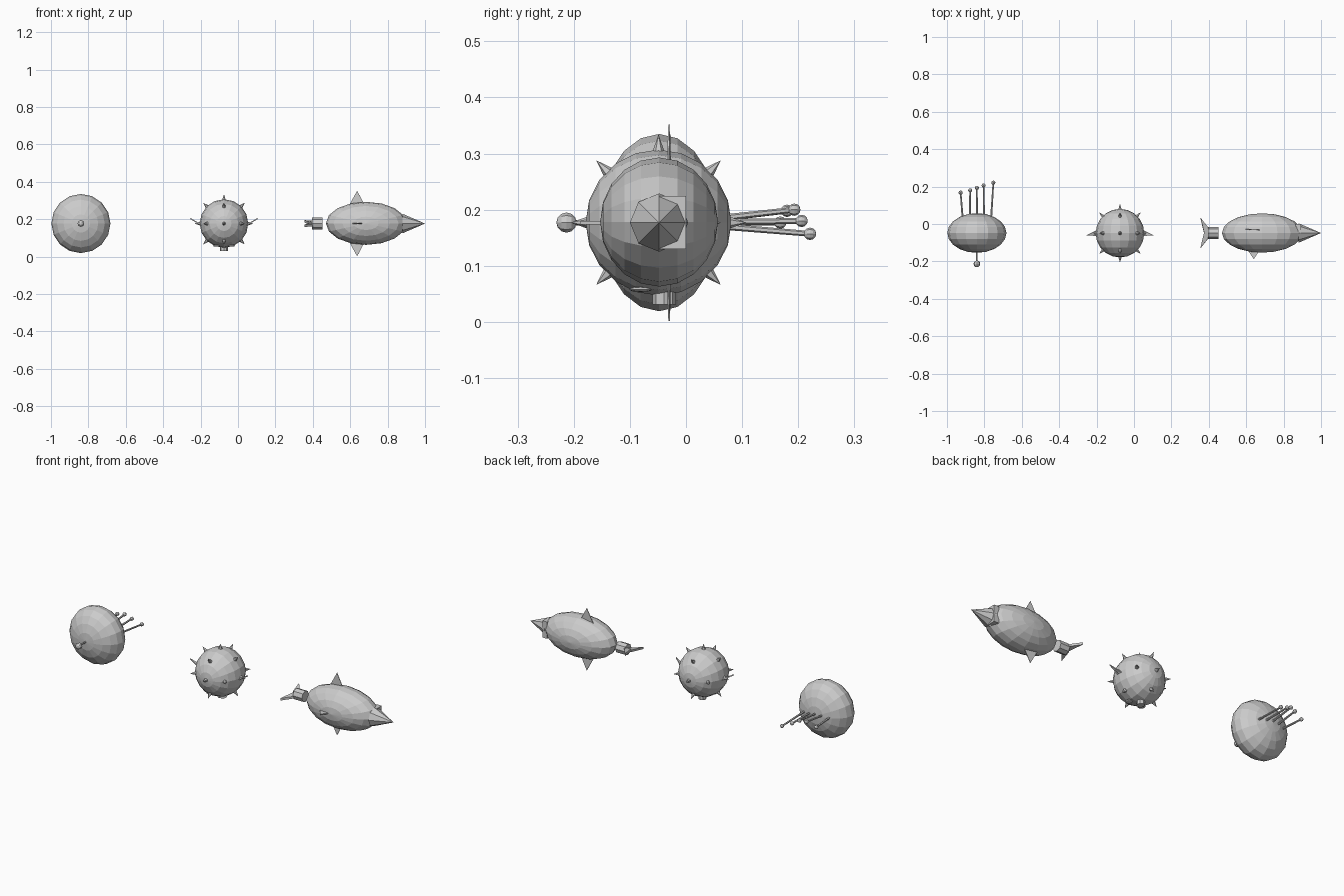
import bpy, math
from mathutils import Vector, Matrix

if "Cube" in bpy.data.objects:
    bpy.data.objects.remove(bpy.data.objects["Cube"])

CY, CZ = -0.048, 0.177   # shared centre line of all three creatures


def finish(name, mat):
    o = bpy.context.object
    o.name = name
    o.data.transform(mat)
    return o


def ball(name, c, s, seg=16, rings=10):
    # poles lie along y
    bpy.ops.mesh.primitive_uv_sphere_add(segments=seg, ring_count=rings, radius=1)
    return finish(name, Matrix.Translation(c) @ Matrix.Diagonal((*s, 1))
                  @ Matrix.Rotation(math.pi / 2, 4, 'X'))


def cone(name, a, b, r1, r2=0.0, n=6):
    a, b = Vector(a), Vector(b)
    d = b - a
    bpy.ops.mesh.primitive_cone_add(vertices=n, radius1=r1, radius2=r2, depth=d.length)
    return finish(name, Matrix.Translation((a + b) / 2)
                  @ d.to_track_quat('Z', 'Y').to_matrix().to_4x4())


def fin(name, pts, thick):
    # flat outline thickened along its own normal
    pts = [Vector(p) for p in pts]
    n = (pts[1] - pts[0]).cross(pts[2] - pts[0]).normalized() * thick / 2
    k = len(pts)
    verts = [p + n for p in pts] + [p - n for p in pts]
    faces = [list(range(k)), list(range(2 * k - 1, k - 1, -1))]
    faces += [[i, i + k, (i + 1) % k + k, (i + 1) % k] for i in range(k)]
    me = bpy.data.meshes.new(name)
    me.from_pydata(verts, [], faces)
    o = bpy.data.objects.new(name, me)
    bpy.context.collection.objects.link(o)
    return o


# Jellyfish: bell, lure on a stalk, five tentacles with round tips
JX = -0.84
ball("jelly_bell", (JX, CY, CZ), (0.158, 0.106, 0.158))
cone("jelly_stalk", (JX, -0.14, CZ), (JX, -0.2, CZ), 0.005, 0.005)
ball("jelly_lure", (JX, -0.213, CZ), (0.018,) * 3, 8, 6)
tips = [(-0.927, 0.168, 0.177), (-0.876, 0.18, 0.198), (-0.84, 0.193, 0.2),
        (-0.804, 0.206, 0.18), (-0.752, 0.221, 0.157)]
for i, t in enumerate(tips):
    root = (JX + (i - 2) * 0.038, 0.03, CZ + (t[2] - CZ) * 0.2)
    cone(f"tentacle_{i}", root, t, 0.006, 0.005)
    ball(f"tentacle_tip_{i}", t, (0.011,) * 3, 8, 6)

# Puffer: round body with spikes along axes and diagonals
PC = Vector((-0.075, CY - 0.001, CZ))
ball("puffer_body", PC, (0.13,) * 3)
for x in (-1, 0, 1):
    for y in (-1, 0, 1):
        for z in (-1, 0, 1):
            if abs(x) + abs(y) + abs(z) in (1, 2) and (x, y, z) != (0, 0, -1):
                d = Vector((x, y, z)).normalized()
                cone("puffer_spike", PC + d * 0.117, PC + d * 0.157, 0.014)

# Puffer mouth, eyes and side fins
cone("puffer_mouth", (PC.x, -0.039, 0.06), (PC.x, -0.039, 0.031), 0.021, 0.021, 8)
for s in (-1, 1):
    ball("puffer_eye", PC + Vector((s * 0.04, -0.032, -0.119)), (0.02, 0.02, 0.005), 8, 6)
    fin("puffer_side_fin", [PC + Vector(p) for p in (
        (s * 0.115, 0.02, -0.012), (s * 0.115, -0.015, -0.012), (s * 0.18, -0.012, 0.027))], 0.006)

# Fish: long body, beak, jaw
FX = 0.685
ball("fish_body", (FX, CY, 0.178), (0.215, 0.105, 0.115))
cone("fish_beak", (0.88, CY, CZ), (1.0, CY, CZ), 0.052, n=8)
bpy.ops.mesh.primitive_cube_add(size=1)
finish("fish_jaw", Matrix.Translation((0.878, -0.024, 0.177)) @ Matrix.Diagonal((0.03, 0.048, 0.094, 1)))

# Fish fins
for s in (-1, 1):
    fin("fish_side_fin", [(0.59, -0.028, CZ + s * 0.09), (0.682, -0.033, CZ + s * 0.09),
                          (0.637, -0.03, CZ + s * 0.175)], 0.003)
fin("fish_back_fin", [(0.605, -0.135, CZ), (0.675, -0.135, CZ), (0.64, -0.188, CZ)], 0.006)

# Fish tail: short drum and forked fin
cone("fish_tail_drum", (0.395, CY, CZ), (0.452, CY, CZ), 0.031, 0.031, 8)
for s in (-1, 1):
    fin("fish_tail_fin", [(0.405, CY, CZ), (0.375, CY, CZ + s * 0.004),
                          (0.355, CY + s * 0.082, CZ + s * 0.012),
                          (0.4, CY + s * 0.025, CZ + s * 0.01)], 0.012)
